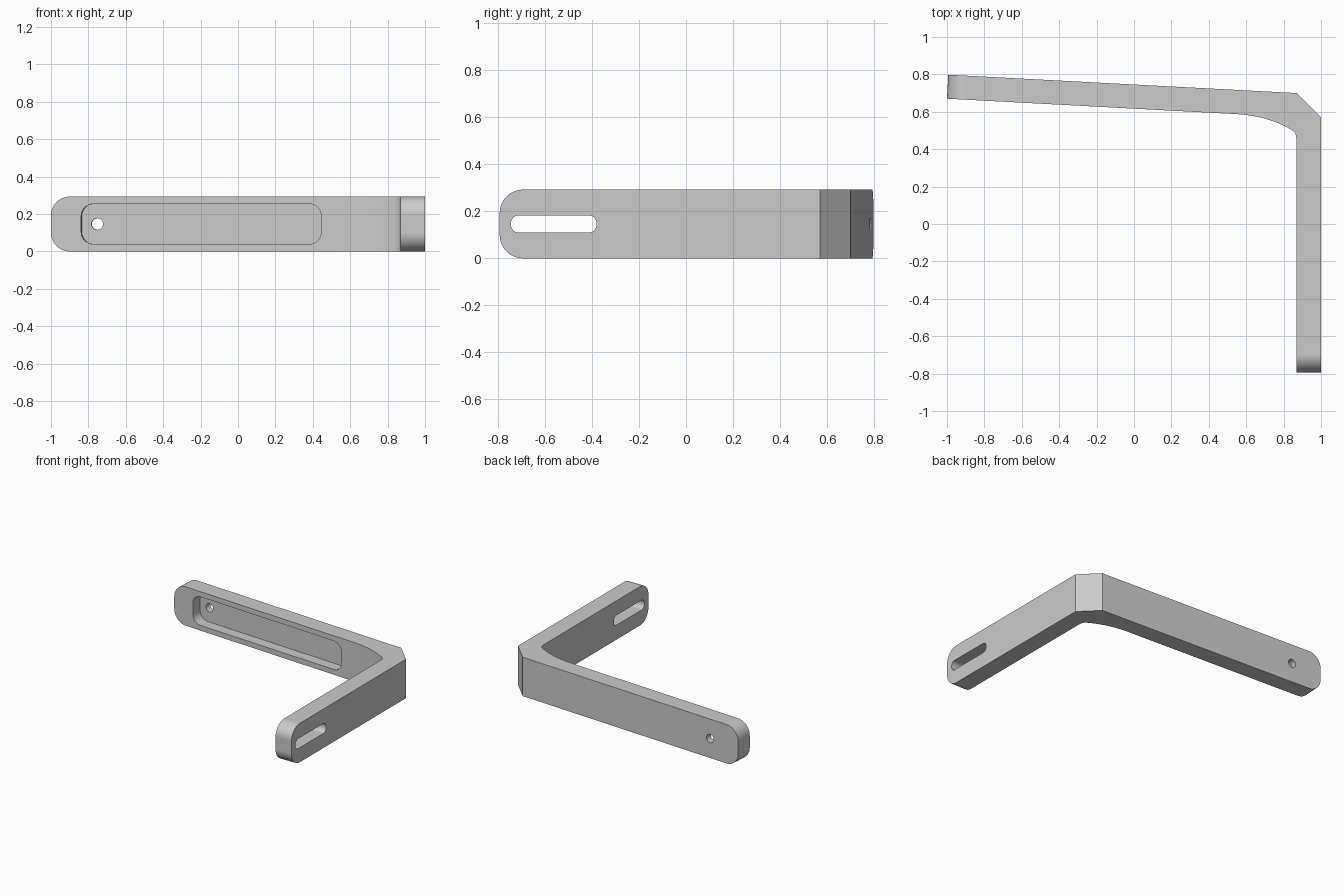
import bpy
import bmesh
import math
from mathutils import Vector

if "Cube" in bpy.data.objects:
    bpy.data.objects.remove(bpy.data.objects["Cube"])

HEIGHT = 0.293
X, Y, Z = Vector((1, 0, 0)), Vector((0, 1, 0)), Vector((0, 0, 1))

grey = bpy.data.materials.new("satin grey")
grey.use_nodes = True
grey.diffuse_color = (0.6, 0.6, 0.6, 1)
grey.node_tree.nodes["Principled BSDF"].inputs["Base Color"].default_value = (0.6, 0.6, 0.6, 1)


def prism(name, outline, origin, u, v, sweep, round_ends=False):
    """Extrude an outline given in the u, v plane along the sweep vector."""
    bm = bmesh.new()
    face = bm.faces.new([bm.verts.new(origin + u * a + v * b) for a, b in outline])
    new = bmesh.ops.extrude_face_region(bm, geom=[face])["geom"]
    bmesh.ops.translate(bm, vec=sweep, verts=[g for g in new if isinstance(g, bmesh.types.BMVert)])
    bmesh.ops.recalc_face_normals(bm, faces=bm.faces)
    if round_ends:
        ends = [e for e in bm.edges if abs(e.verts[0].co.z - e.verts[1].co.z) < 0.01
                and (all(w.co.y < -0.78 for w in e.verts) or all(w.co.x < -0.98 for w in e.verts))]
        bmesh.ops.bevel(bm, geom=ends, offset=0.1, segments=10, profile=0.5, affect='EDGES')
    mesh = bpy.data.meshes.new(name)
    bm.to_mesh(mesh)
    bm.free()
    mesh.materials.append(grey)
    obj = bpy.data.objects.new(name, mesh)
    bpy.context.collection.objects.link(obj)
    return obj


def rounded_rect(width, height, radius, steps=8):
    points = []
    for i, (sx, sy) in enumerate([(1, 1), (-1, 1), (-1, -1), (1, -1)]):
        for k in range(steps + 1):
            t = math.pi / 2 * (i + k / steps)
            points.append((sx * (width / 2 - radius) + radius * math.cos(t),
                           sy * (height / 2 - radius) + radius * math.sin(t)))
    return points


def circle(radius, sides=32):
    return [(radius * math.cos(math.tau * i / sides), radius * math.sin(math.tau * i / sides))
            for i in range(sides)]


# Inner corner: a broad arc leaving the long arm, then a tight turn into the short arm
arc = []
for i in range(13):
    t = i / 12
    p = Vector((0.84, 0.505)) * (1 - t) ** 2 + Vector((0.71, 0.58)) * 2 * t * (1 - t) + Vector((0.54, 0.588)) * t * t
    arc.append(tuple(p))
tight_turn = [(0.868, 0.455), (0.866, 0.472), (0.861, 0.486), (0.852, 0.497)]

# Bracket body with a chamfered outer corner and rounded ends
outline = [(-0.993, 0.798), (0.87, 0.7), (1, 0.57), (1, -0.793), (0.868, -0.793)]
outline += tight_turn + arc + [(-1, 0.67)]
bracket = prism("bracket", outline, Vector(), X, Y, Z * HEIGHT, round_ends=True)

# Directions along and through the slightly tilted long arm
along = Vector((1, -0.053, 0)).normalized()
through = Vector((0.053, 1, 0)).normalized()


def on_front(x):
    """Point at mid height on the front face of the long arm."""
    return Vector((x, 0.67 - 0.053 * (x + 1), HEIGHT / 2))


pocket = prism("pocket_cutter", rounded_rect(1.285, 0.215, 0.065),
               on_front(-0.197) - through * 0.1, along, Z, through * 0.18)
screw_hole = prism("screw_hole_cutter", circle(0.031),
                   on_front(-0.757) - through * 0.1, along, Z, through * 0.4)
slot = prism("slot_cutter", rounded_rect(0.365, 0.074, 0.034),
             Vector((0.7, -0.563, HEIGHT / 2)), Y, Z, X * 0.5)

# Cut the openings, then drop the cutters
bpy.ops.object.select_all(action='DESELECT')
bracket.select_set(True)
bpy.context.view_layer.objects.active = bracket
for cutter in (pocket, screw_hole, slot):
    cut = bracket.modifiers.new(cutter.name, 'BOOLEAN')
    cut.operation = 'DIFFERENCE'
    cut.solver = 'EXACT'
    cut.object = cutter
    bpy.ops.object.modifier_apply(modifier=cut.name)
    bpy.data.objects.remove(cutter)

# Smooth curves, crisp edges
bpy.ops.object.shade_smooth_by_angle(angle=math.radians(30))
bracket.modifiers.new("even shading", 'WEIGHTED_NORMAL').keep_sharp = True
